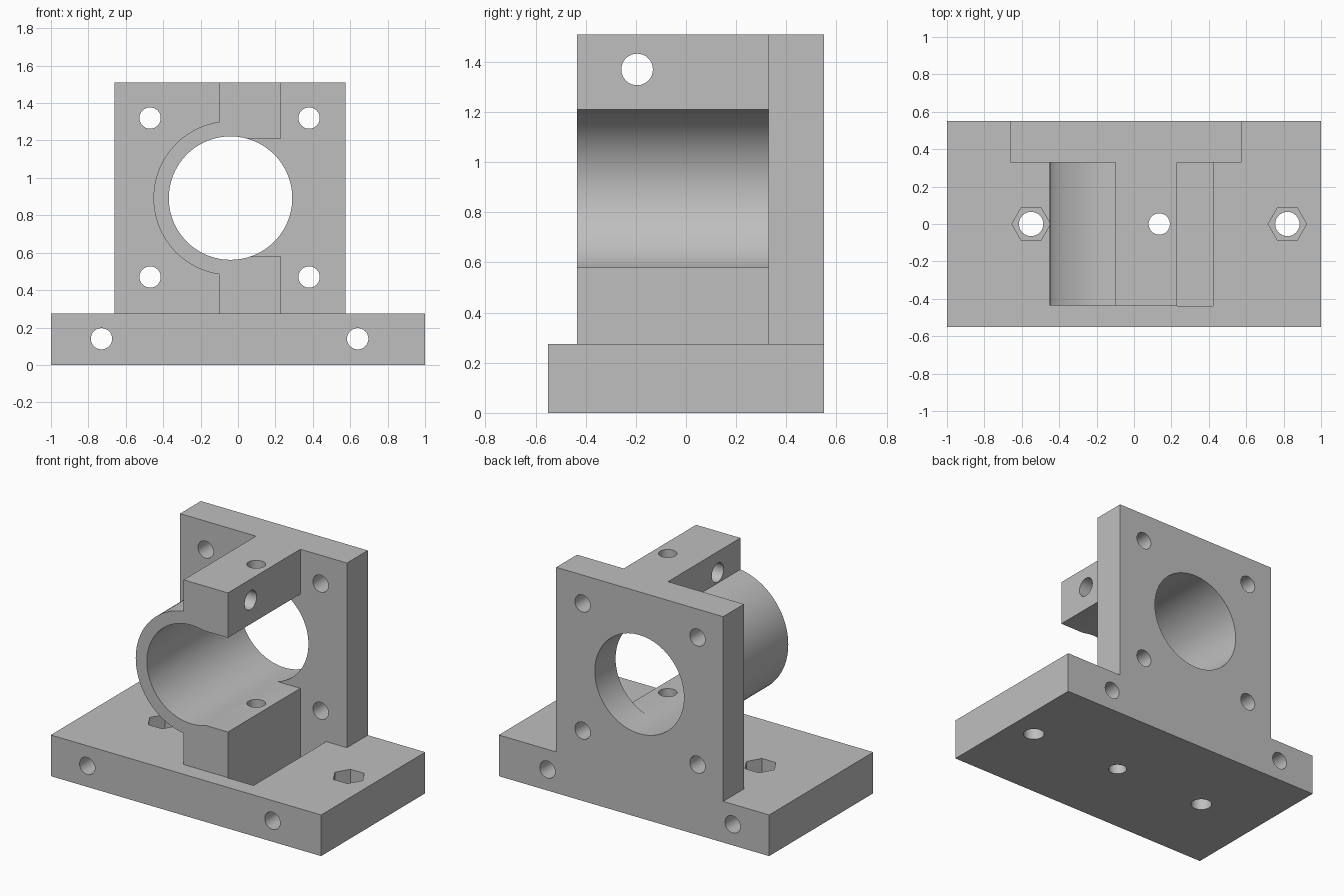
import bpy, bmesh
from math import radians

if "Cube" in bpy.data.objects:
    bpy.data.objects.remove(bpy.data.objects["Cube"], do_unlink=True)

grey = bpy.data.materials.new("plain_grey")
grey.use_nodes = True
grey.diffuse_color = (0.52, 0.52, 0.52, 1)
grey.node_tree.nodes["Principled BSDF"].inputs["Base Color"].default_value = (0.52, 0.52, 0.52, 1)

BORE_X, BORE_Z = -0.04, 0.892


def box(name, x, y, z):
    """Box from (low, high) ranges on each axis."""
    bpy.ops.mesh.primitive_cube_add(size=1)
    ob = bpy.context.object
    ob.name = name
    for v in ob.data.vertices:
        v.co = [r[0] if c < 0 else r[1] for c, r in zip(v.co, (x, y, z))]
    return ob


def rod(name, centre, radius, length, axis="z", sides=64):
    """Cylinder along an axis."""
    turn = {"x": (0, radians(90), 0), "y": (radians(90), 0, 0), "z": (0, 0, radians(90))}
    bpy.ops.mesh.primitive_cylinder_add(vertices=sides, radius=radius, depth=length,
                                        location=centre, rotation=turn[axis])
    ob = bpy.context.object
    ob.name = name
    bpy.ops.object.transform_apply(location=True, rotation=True, scale=True)
    return ob


def combine(target, tool, operation):
    """Apply one boolean and discard the tool."""
    mod = target.modifiers.new("combine", "BOOLEAN")
    mod.operation, mod.solver, mod.object = operation, "EXACT", tool
    bpy.context.view_layer.objects.active = target
    bpy.ops.object.modifier_apply(modifier=mod.name)
    bpy.data.objects.remove(tool, do_unlink=True)


# Base slab and upright mounting plate
bracket = box("clamp_bracket", (-1, 1), (-0.55, 0.55), (0, 0.275))
combine(bracket, box("plate", (-0.66, 0.575), (0.33, 0.55), (0.1, 1.51)), "UNION")

# Half sleeve, open on the left side of the model
sleeve = rod("sleeve", (BORE_X, -0.0175, BORE_Z), 0.412, 0.835, "y", 96)
combine(sleeve, box("cut", (BORE_X, 1), (-1, 1), (0, 2)), "DIFFERENCE")
combine(bracket, sleeve, "UNION")

# Clamp jaws below and above the opening
for z in ((0.15, 0.58), (1.21, 1.51)):
    combine(bracket, box("jaw", (-0.098, 0.23), (-0.435, 0.4), z), "UNION")

# Main bore, and the pocket beside the lower jaw
combine(bracket, rod("bore", (BORE_X, 0, BORE_Z), 0.33, 2, "y", 96), "DIFFERENCE")
combine(bracket, box("pocket", (0.23, 0.422), (-0.438, 0.33), (0.1, 0.4)), "DIFFERENCE")

# Plate holes and long base holes
for x in (-0.47, 0.38):
    for z in (0.47, 1.32):
        combine(bracket, rod("hole", (x, 0, z), 0.057, 2, "y", 32), "DIFFERENCE")
for x in (-0.73, 0.64):
    combine(bracket, rod("hole", (x, 0, 0.14), 0.057, 2, "y", 32), "DIFFERENCE")

# Vertical mounting holes with hexagonal nut recesses
for x in (-0.55, 0.82):
    combine(bracket, rod("hole", (x, 0, 0.2), 0.065, 1, "z", 32), "DIFFERENCE")
    combine(bracket, rod("nut", (x, 0, 0.25), 0.103, 0.2, "z", 6), "DIFFERENCE")

# Clamp screw hole and cross hole in the upper jaw
combine(bracket, rod("hole", (0.135, 0, 0.8), 0.057, 2, "z", 32), "DIFFERENCE")
combine(bracket, rod("hole", (0, -0.195, 1.37), 0.063, 1.2, "x", 32), "DIFFERENCE")

# Clean flat faces, material and shading
bm = bmesh.new()
bm.from_mesh(bracket.data)
bmesh.ops.remove_doubles(bm, verts=bm.verts, dist=0.0001)
bmesh.ops.dissolve_limit(bm, angle_limit=radians(0.5), verts=bm.verts, edges=bm.edges)
bm.to_mesh(bracket.data)
bm.free()
bracket.data.materials.clear()
bracket.data.materials.append(grey)
bpy.ops.object.select_all(action="DESELECT")
bracket.select_set(True)
bpy.context.view_layer.objects.active = bracket
bpy.ops.object.shade_smooth_by_angle(angle=radians(30))
